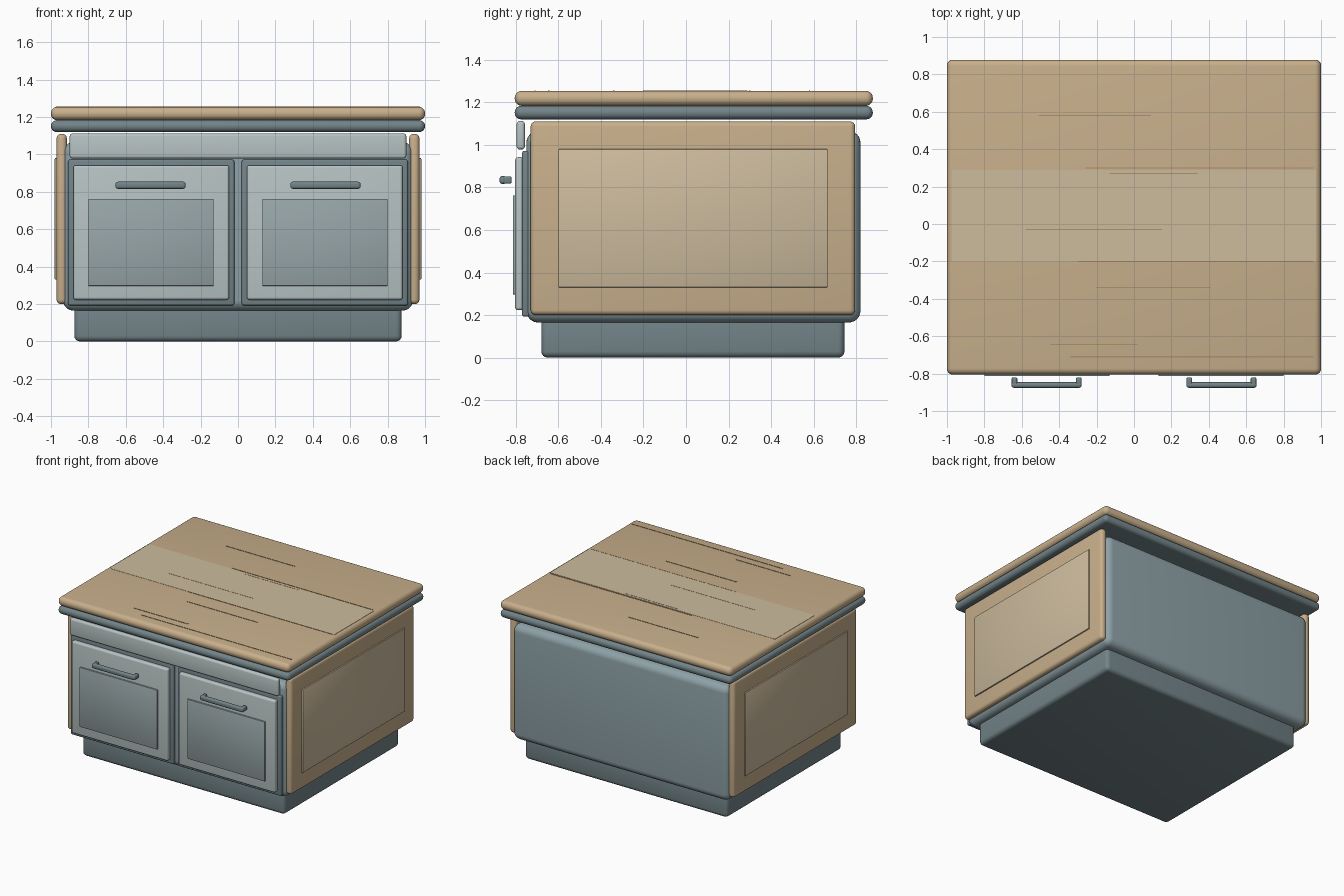
import bpy, bmesh, math

if "Cube" in bpy.data.objects:
    bpy.data.objects.remove(bpy.data.objects["Cube"])


def material(name, rgb):
    m = bpy.data.materials.new(name)
    m.diffuse_color = (*rgb, 1)
    m.use_nodes = True
    m.node_tree.nodes["Principled BSDF"].inputs["Base Color"].default_value = m.diffuse_color
    return m


WOOD = material("wood", (0.58, 0.43, 0.26))
PALE_WOOD = material("pale_wood", (0.61, 0.50, 0.34))
GRAIN = material("grain", (0.42, 0.28, 0.15))
BODY = material("body_blue_grey", (0.27, 0.36, 0.39))
DARK = material("dark_blue_grey", (0.17, 0.23, 0.25))
LIGHT = material("light_grey", (0.48, 0.55, 0.55))
INSET = material("inset_grey", (0.31, 0.38, 0.39))


def finish(name, bm, mat):
    mesh = bpy.data.meshes.new(name)
    bm.to_mesh(mesh)
    bm.free()
    mesh.materials.append(mat)
    ob = bpy.data.objects.new(name, mesh)
    bpy.context.collection.objects.link(ob)
    bpy.ops.object.select_all(action='DESELECT')
    ob.select_set(True)
    bpy.context.view_layer.objects.active = ob
    bpy.ops.object.shade_smooth_by_angle(angle=math.radians(40))
    return ob


def box(name, xs, ys, zs, mat, bevel=0.0, segments=4):
    """Box given by its min/max on each axis, with rounded edges."""
    bm = bmesh.new()
    bmesh.ops.create_cube(bm, size=1)
    for v in bm.verts:
        v.co = [(a + b) / 2 + c * (b - a) for c, (a, b) in zip(v.co, (xs, ys, zs))]
    if bevel:
        bmesh.ops.bevel(bm, geom=bm.edges[:], offset=bevel, segments=segments,
                        profile=0.5, affect='EDGES', clamp_overlap=True)
    return finish(name, bm, mat)


# Plinth and main body
box("plinth", (-0.875, 0.875), (-0.68, 0.745), (0, 0.2), DARK, 0.03)
box("cabinet_body", (-0.935, 0.935), (-0.75, 0.82), (0.165, 1.065), BODY, 0.055, 6)

# Counter: lower slab and wooden top
box("counter_slab", (-1, 1), (-0.805, 0.878), (1.12, 1.183), DARK, 0.03, 5)
box("counter_top", (-1, 1), (-0.805, 0.878), (1.183, 1.254), WOOD, 0.033, 5)
box("counter_stripe", (-0.972, 0.972), (-0.2, 0.29), (1.24, 1.2555), PALE_WOOD)

# Thin grain lines on the top
lines = [(-0.51, 0.09, 0.58), (-0.26, 0.96, 0.3), (-0.13, 0.34, 0.27),
         (-0.58, 0.15, -0.03), (-0.3, 0.96, -0.2), (-0.2, 0.41, -0.34),
         (-0.45, 0.02, -0.645), (-0.34, 0.96, -0.71)]
for i, (x0, x1, y) in enumerate(lines):
    box(f"grain_line_{i}", (x0, x1), (y - 0.003, y + 0.003), (1.245, 1.2565), GRAIN)

# Rail above the doors
box("front_rail", (-0.9, 0.9), (-0.796, -0.757), (0.978, 1.112), LIGHT, 0.015)

for side, s in (("left", -1), ("right", 1)):
    def mx(a, b):
        return tuple(sorted((s * a, s * b)))

    # Wooden end panel with raised field
    box(f"{side}_end_panel", mx(0.915, 0.97), (-0.73, 0.795), (0.2, 1.11), WOOD, 0.024)
    box(f"{side}_end_field", mx(0.95, 0.98), (-0.6, 0.665), (0.33, 0.98), PALE_WOOD, 0.004, 2)

    # Door with its frame and centre field
    box(f"{side}_door_frame", mx(0.02, 0.908), (-0.77, -0.735), (0.193, 0.972), DARK, 0.01, 3)
    box(f"{side}_door", mx(0.047, 0.88), (-0.803, -0.76), (0.223, 0.942), LIGHT, 0.014)
    box(f"{side}_door_field", mx(0.13, 0.8), (-0.814, -0.79), (0.297, 0.762), INSET, 0.004, 2)

    # Pull handle: bar with two short posts
    box(f"{side}_handle_bar", mx(0.28, 0.655), (-0.876, -0.846), (0.816, 0.854), DARK, 0.013)
    for j, x in enumerate((0.296, 0.639)):
        box(f"{side}_handle_post_{j}", mx(x - 0.015, x + 0.015), (-0.862, -0.82),
            (0.818, 0.852), DARK, 0.008, 3)
